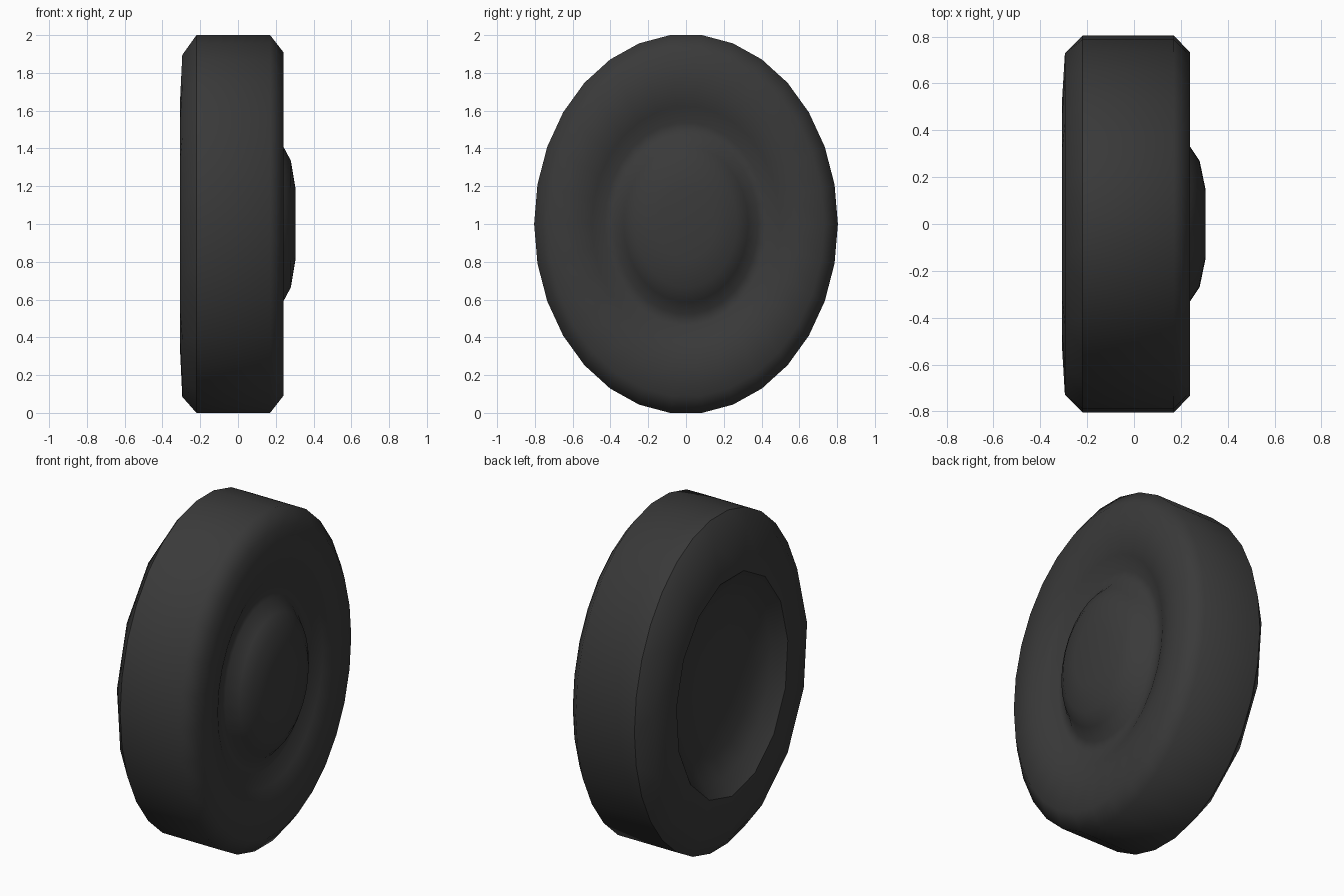
import bpy, bmesh, math

if "Cube" in bpy.data.objects:
    bpy.data.objects.remove(bpy.data.objects["Cube"])

RY, RZ, N = 0.804, 1.0055, 30

mat = bpy.data.materials.new("charcoal")
mat.diffuse_color = (0.042, 0.042, 0.042, 1)
mat.use_nodes = True
mat.node_tree.nodes["Principled BSDF"].inputs["Base Color"].default_value = mat.diffuse_color


def ring(bm, x, r, n):
    """Elliptical ring of n points; coarse rings sit midway between pairs of fine points."""
    off = 0 if n == N else math.pi / N
    ang = [2 * math.pi * k / n + off for k in range(n)]
    return [bm.verts.new((x, RY * r * math.cos(a), 1 + RZ * r * math.sin(a))) for a in ang]


def bridge(bm, a, b):
    """Join two rings; the second may have half as many points."""
    n, m = len(a), len(b)
    for k in range(m):
        j = (k + 1) % m
        if n == m:
            bm.faces.new((a[k], a[j], b[j], b[k]))
        else:
            bm.faces.new((a[2 * k], a[2 * k + 1], b[k]))
            bm.faces.new((a[2 * k + 1], a[(2 * k + 2) % n], b[j], b[k]))


def lathe(name, profile, flip, cap=True):
    """Smooth elliptical part from (x, radius, sides) rings."""
    bm = bmesh.new()
    rings = [ring(bm, *p) for p in profile]
    for a, b in zip(rings, rings[1:]):
        bridge(bm, a, b)
    if cap:
        bm.faces.new(rings[-1])
    if flip:
        bmesh.ops.reverse_faces(bm, faces=bm.faces[:])
    for f in bm.faces:
        f.smooth = True
    me = bpy.data.meshes.new(name)
    bm.to_mesh(me)
    bm.free()
    me.materials.append(mat)
    ob = bpy.data.objects.new(name, me)
    bpy.context.collection.objects.link(ob)


# outer shell: side wall, rounded face, groove and raised dome
lathe("outer_shell", [(-0.22, 1, N), (0.17, 1, N), (0.24, 0.91, N), (0.24, 0.72, N),
                      (0.215, 0.62, N), (0.175, 0.535, N), (0.18, 0.475, N),
                      (0.24, 0.41, N), (0.28, 0.335, N), (0.305, 0.185, N)], False)

# padded cushion on the back, coarser towards the opening
lathe("cushion", [(-0.22, 1, N), (-0.295, 0.91, 15), (-0.307, 0.66, 15)], True, cap=False)

# dished hollow inside the cushion
lathe("hollow", [(-0.307, 0.66, 15), (-0.24, 0.58, 15), (-0.19, 0.45, 15),
                 (-0.17, 0.2, 15)], True)
